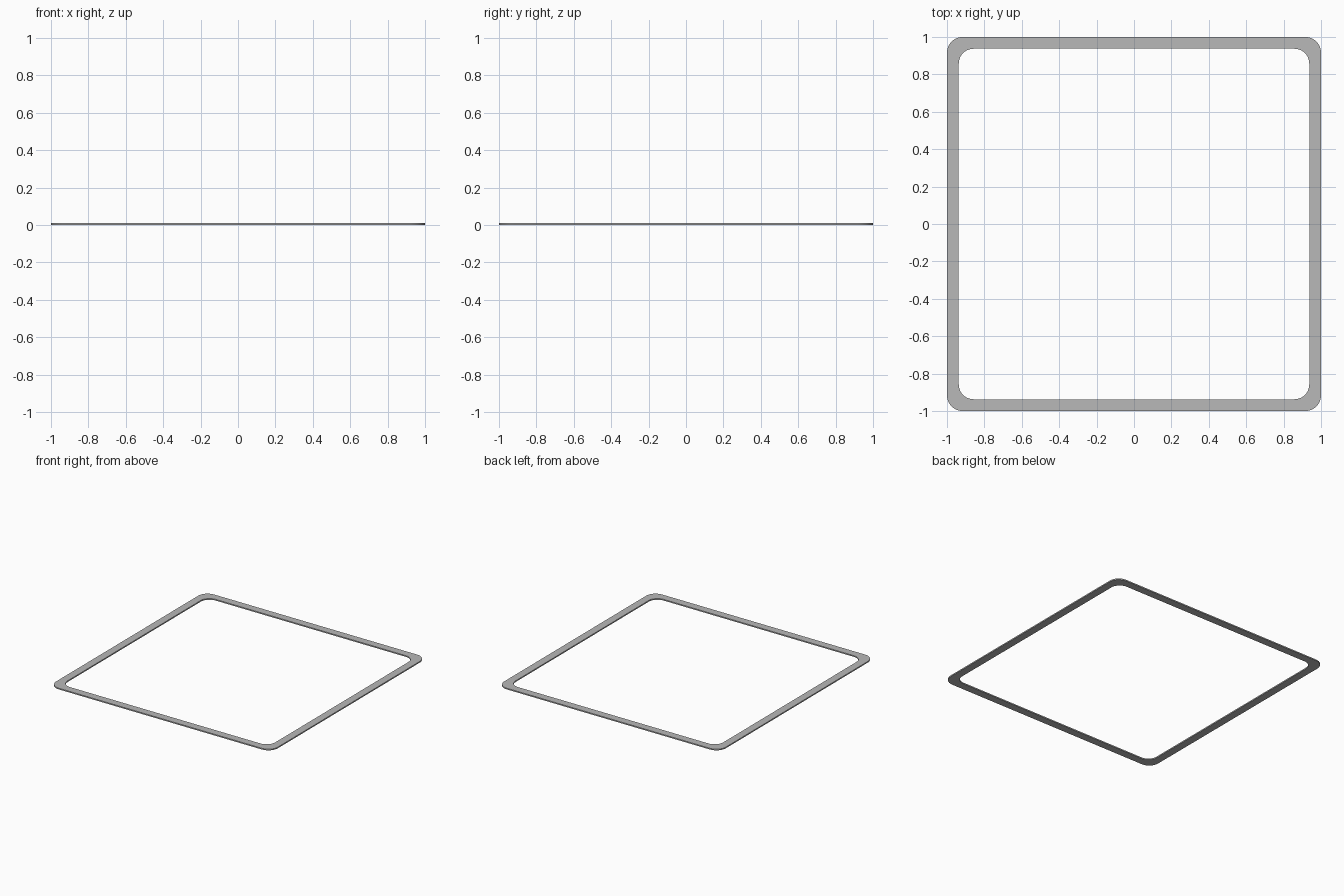
import bpy, bmesh, math

if "Cube" in bpy.data.objects:
    bpy.data.objects.remove(bpy.data.objects["Cube"])

HEIGHT = 0.01
SEGMENTS = 12


def rounded_square(half, radius):
    """Outline of a square with rounded corners, counter-clockwise."""
    points = []
    for corner, (sx, sy) in enumerate([(1, 1), (-1, 1), (-1, -1), (1, -1)]):
        for i in range(SEGMENTS + 1):
            a = math.pi / 2 * (corner + i / SEGMENTS)
            points.append((sx * (half - radius) + radius * math.cos(a),
                           sy * (half - radius) + radius * math.sin(a)))
    return points


# Square frame: four loops bridged into a closed rectangular section
outer = rounded_square(1.0, 0.085)
inner = rounded_square(0.937, 0.08)
bm = bmesh.new()
loops = [[bm.verts.new((x, y, z)) for x, y in outline]
         for outline, z in [(outer, 0), (outer, HEIGHT), (inner, HEIGHT), (inner, 0)]]
n = len(outer)
for k in range(4):
    a, b = loops[k], loops[(k + 1) % 4]
    for i in range(n):
        j = (i + 1) % n
        bm.faces.new((a[i], a[j], b[j], b[i]))
bmesh.ops.recalc_face_normals(bm, faces=bm.faces)

mesh = bpy.data.meshes.new("square_frame")
bm.to_mesh(mesh)
bm.free()
frame = bpy.data.objects.new("square_frame", mesh)
bpy.context.collection.objects.link(frame)

# Dark grey finish
grey = bpy.data.materials.new("dark_grey")
grey.diffuse_color = (0.48, 0.48, 0.48, 1)
grey.use_nodes = True
grey.node_tree.nodes["Principled BSDF"].inputs["Base Color"].default_value = grey.diffuse_color
mesh.materials.append(grey)

bpy.context.view_layer.objects.active = frame
frame.select_set(True)
bpy.ops.object.shade_smooth_by_angle(angle=math.radians(30))
